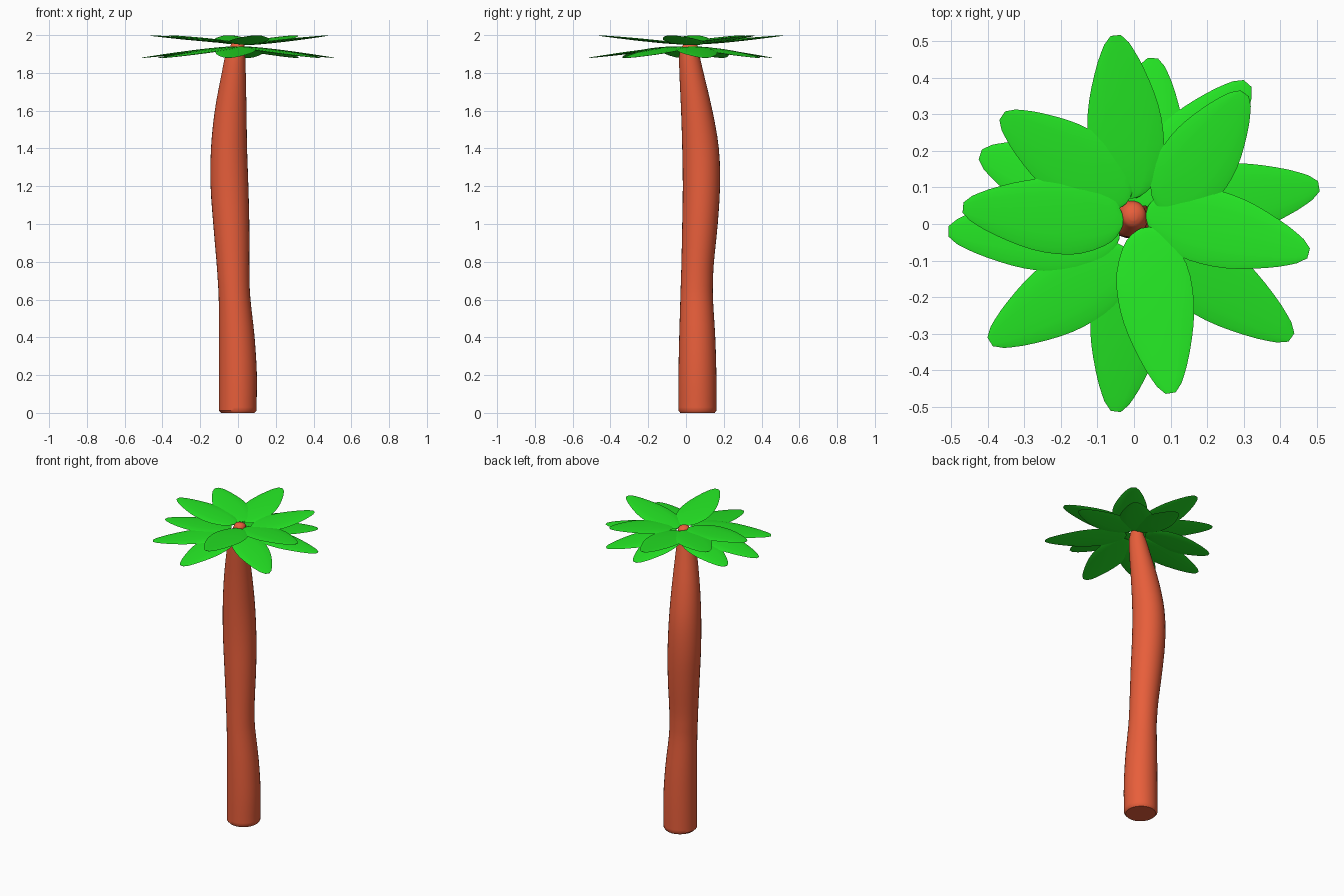
import bpy, bmesh, math
from mathutils import Vector

if "Cube" in bpy.data.objects:
    bpy.data.objects.remove(bpy.data.objects["Cube"])


def material(name, color):
    m = bpy.data.materials.new(name)
    m.diffuse_color = (*color, 1)
    m.use_nodes = True
    m.node_tree.nodes["Principled BSDF"].inputs["Base Color"].default_value = m.diffuse_color
    return m


BARK = material("bark", (0.8, 0.112, 0.043))
GREEN = material("leaf_green", (0.018, 0.8, 0.018))


def smooth(points, steps):
    """Catmull-Rom resampling of a list of tuples."""
    out = []
    for i in range(len(points) - 1):
        a, b = points[max(i - 1, 0)], points[i]
        c, d = points[i + 1], points[min(i + 2, len(points) - 1)]
        for s in range(steps):
            t = s / steps
            out.append([q + 0.5 * t * (r - p + t * (2 * p - 5 * q + 4 * r - e
                        + t * (3 * (q - r) + e - p)))
                        for p, q, r, e in zip(a, b, c, d)])
    return out + [points[-1]]


def loft(name, rings, mat, angle):
    """Skin a list of equal vertex rings and cap both ends."""
    bm = bmesh.new()
    loops = [[bm.verts.new(p) for p in ring] for ring in rings]
    n = len(loops[0])
    for a, b in zip(loops, loops[1:]):
        for i in range(n):
            j = (i + 1) % n
            bm.faces.new((a[i], a[j], b[j], b[i]))
    bm.faces.new(loops[0][::-1])
    bm.faces.new(loops[-1])
    bmesh.ops.recalc_face_normals(bm, faces=bm.faces)
    me = bpy.data.meshes.new(name)
    bm.to_mesh(me)
    bm.free()
    me.materials.append(mat)
    ob = bpy.data.objects.new(name, me)
    bpy.context.collection.objects.link(ob)
    bpy.ops.object.select_all(action='DESELECT')
    ob.select_set(True)
    bpy.context.view_layer.objects.active = ob
    bpy.ops.object.shade_smooth_by_angle(angle=math.radians(angle))
    return ob


# Trunk sections: z, x min, x max, y min, y max
FOOT = [(0.0, -0.09, 0.088, -0.03, 0.152), (0.012, -0.101, 0.098, -0.04, 0.161)]
STEM = [
    (0.03, -0.101, 0.098, -0.04, 0.161),
    (0.2, -0.101, 0.1, -0.04, 0.161), (0.4, -0.101, 0.088, -0.036, 0.155),
    (0.6, -0.102, 0.066, -0.03, 0.143), (0.7, -0.107, 0.061, -0.027, 0.143),
    (0.8, -0.114, 0.06, -0.024, 0.148), (1.0, -0.131, 0.06, -0.02, 0.168),
    (1.2, -0.145, 0.055, -0.017, 0.18), (1.4, -0.143, 0.048, -0.02, 0.174),
    (1.6, -0.123, 0.045, -0.026, 0.14), (1.8, -0.086, 0.041, -0.035, 0.093),
    (1.89, -0.067, 0.038, -0.036, 0.072), (1.92, -0.05, 0.035, -0.03, 0.066),
    (1.95, -0.037, 0.033, -0.015, 0.06), (1.965, -0.028, 0.024, -0.005, 0.048),
    (1.973, -0.012, 0.008, 0.01, 0.03),
]
N = 32
rings = []
for z, x0, x1, y0, y1 in FOOT + smooth(STEM, 3):
    rings.append([Vector(((x0 + x1) / 2 + (x1 - x0) / 2 * math.cos(2 * math.pi * i / N),
                          (y0 + y1) / 2 + (y1 - y0) / 2 * math.sin(2 * math.pi * i / N), z))
                  for i in range(N)])
loft("trunk", rings, BARK, 40)

# Leaf outline: fraction of length, half width
OUTLINE = smooth([(0, 0.012), (0.03, 0.04), (0.1, 0.069), (0.25, 0.097), (0.4, 0.103),
                  (0.55, 0.097), (0.7, 0.08), (0.85, 0.056), (0.95, 0.034)], 2) + [(1, 0.014)]


def leaf(name, base, tip, z0, z1):
    a, b = Vector((*base, z0)), Vector((*tip, z1))
    side = (b - a).cross(Vector((0, 0, 1))).normalized()
    up = side.cross(b - a).normalized()
    rings = []
    for t, w in OUTLINE:
        c = a.lerp(b, t)
        h = 0.007 * w / 0.103
        rings.append([c + side * w * math.cos(math.pi * i / 6)
                      + up * h * math.sin(math.pi * i / 6) for i in range(12)])
    loft(name, rings, GREEN, 60)


# Upper leaves rise outward, stacked slightly at the base
UPPER = [((-0.005, 0.07), (-0.05, 0.515), 1.953), ((0.08, 0.03), (0.302, 0.357), 1.952),
         ((0.035, 0.037), (0.477, -0.08), 1.948), ((0.03, -0.01), (0.1, -0.462), 1.952),
         ((-0.03, 0.005), (-0.467, 0.045), 1.961), ((-0.015, 0.065), (-0.36, 0.296), 1.957)]
for i, (b, t, z) in enumerate(UPPER):
    leaf(f"upper_leaf_{i + 1}", b, t, z, 1.998)

# Lower leaves droop outward
LOWER = [((0.02, 0.05), (0.052, 0.453)), ((0.025, 0.055), (0.31, 0.384)),
         ((0.045, 0.03), (0.505, 0.103)), ((0.035, -0.03), (0.43, -0.31)),
         ((0.01, -0.06), (-0.05, -0.512)), ((-0.01, -0.08), (-0.393, -0.322)),
         ((-0.04, -0.03), (-0.507, -0.02)), ((-0.04, 0.06), (-0.42, 0.19))]
for i, (b, t) in enumerate(LOWER):
    leaf(f"lower_leaf_{i + 1}", b, t, 1.938, 1.88)
